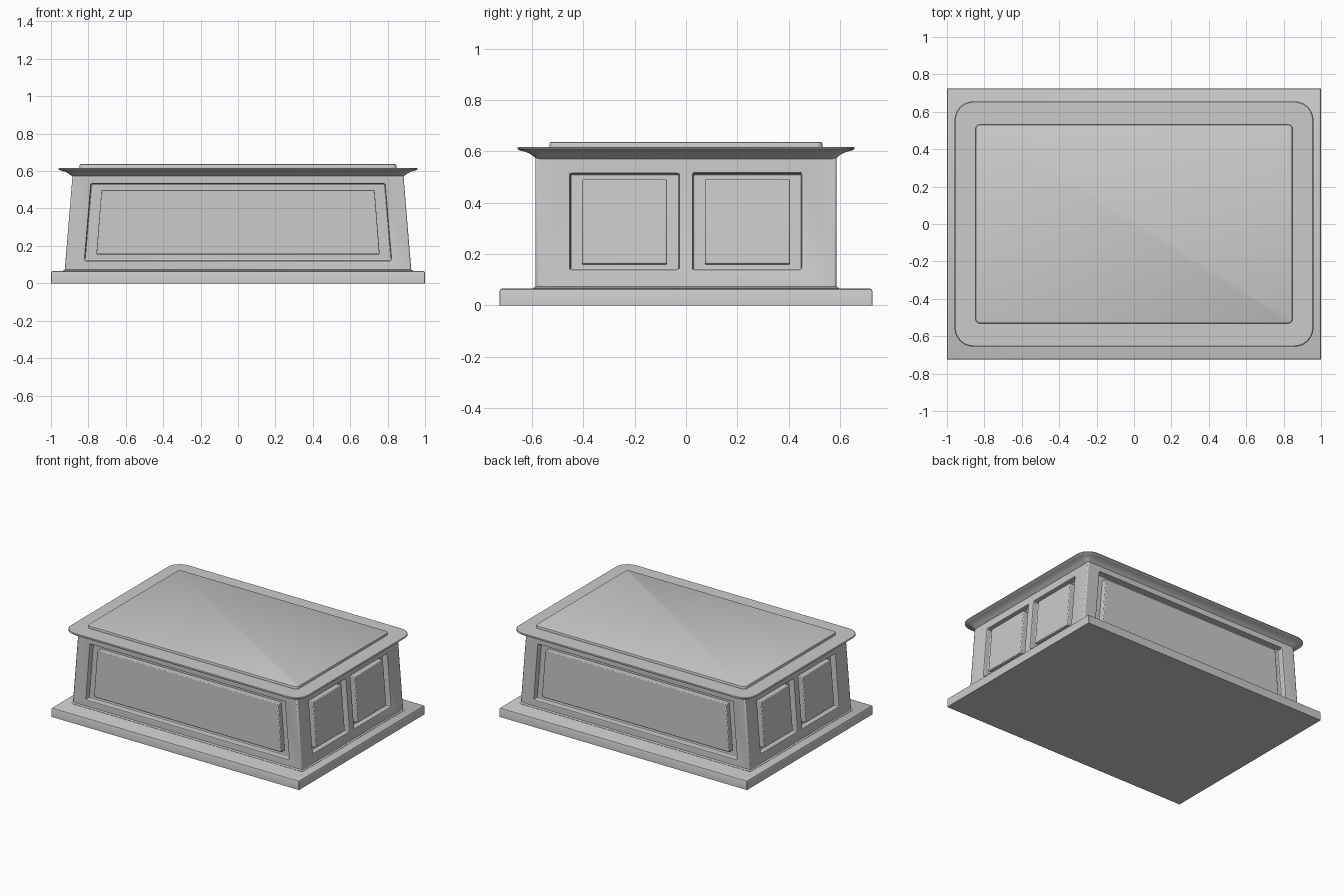
import bpy, bmesh, math
from mathutils import Vector

if "Cube" in bpy.data.objects:
    bpy.data.objects.remove(bpy.data.objects["Cube"])


def make_object(name, bm):
    bmesh.ops.recalc_face_normals(bm, faces=bm.faces)
    mesh = bpy.data.meshes.new(name)
    bm.to_mesh(mesh)
    bm.free()
    ob = bpy.data.objects.new(name, mesh)
    bpy.context.collection.objects.link(ob)
    return ob


def loft(name, rings, segs=5):
    """Stack rounded rectangles (half x, half y, z, corner radius)."""
    bm = bmesh.new()
    loops = []
    for hx, hy, z, r in rings:
        loop = []
        for q, (sx, sy) in enumerate(((1, 1), (-1, 1), (-1, -1), (1, -1))):
            for i in range(segs + 1):
                a = math.pi / 2 * (q + i / segs)
                loop.append(bm.verts.new((sx * (hx - r) + r * math.cos(a),
                                          sy * (hy - r) + r * math.sin(a), z)))
        loops.append(loop)
    n = len(loops[0])
    for a, b in zip(loops, loops[1:]):
        for i in range(n):
            bm.faces.new((a[i], a[(i + 1) % n], b[(i + 1) % n], b[i]))
    bm.faces.new(loops[0])
    bm.faces.new(loops[-1])
    return make_object(name, bm)


def slab(name, pts, normal, inner, outer):
    """Four-sided slab running along the normal from inner to outer."""
    bm = bmesh.new()
    n = Vector(normal).normalized()
    a, b = [[bm.verts.new(Vector(p) + n * d) for p in pts] for d in (inner, outer)]
    bm.faces.new(a)
    bm.faces.new(b)
    for i in range(4):
        bm.faces.new((a[i], a[(i + 1) % 4], b[(i + 1) % 4], b[i]))
    return make_object(name, bm)


def bevel(ob, width, segs=2):
    m = ob.modifiers.new("bevel", 'BEVEL')
    m.width, m.segments, m.limit_method = width, segs, 'ANGLE'


def smooth(ob):
    bpy.ops.object.select_all(action='DESELECT')
    ob.select_set(True)
    bpy.context.view_layer.objects.active = ob
    bpy.ops.object.shade_smooth_by_angle(angle=math.radians(35))


def end_x(z):
    return 0.927 - 0.083 * (z - 0.065)


BODY_Y = 0.585
GROOVE = 0.042


def long_face(s, x0, z0, x1, z1):
    y = s * BODY_Y
    return [(-x0, y, z0), (x0, y, z0), (x1, y, z1), (-x1, y, z1)]


def end_face(s, y0, y1, z0, z1):
    return [(s * end_x(z), y, z) for y, z in ((y0, z0), (y1, z0), (y1, z1), (y0, z1))]


# plinth
plinth = loft("plinth", [(1, .725, 0, .002), (1, .725, .057, .002),
                         (.997, .722, .063, .002), (.99, .715, .066, .002)], 1)
smooth(plinth)

# tapered body: long faces upright, ends leaning inwards
bm = bmesh.new()
bmesh.ops.create_cube(bm, size=2)
for v in bm.verts:
    z = 0.04 if v.co.z < 0 else 0.598
    v.co = (v.co.x * end_x(z), v.co.y * BODY_Y, z)
body = make_object("body", bm)

# panel recesses and raised fields
for s in (-1, 1):
    side = "front" if s < 0 else "back"
    end = "left" if s < 0 else "right"
    jobs = [(side + "_panel", (0, s, 0), long_face(s, .82, .12, .785, .533),
             long_face(s, .757, .155, .73, .5))]
    for t in (-1, 1):
        half = "front" if t < 0 else "rear"
        jobs.append((f"{end}_{half}_panel", (s, 0, .083),
                     end_face(s, t * .028, t * .45, .14, .515),
                     end_face(s, t * .074, t * .404, .162, .491)))
    for name, normal, outer, inner in jobs:
        cutter = slab(name + "_cutter", outer, normal, -GROOVE, .05)
        cutter.hide_render = True
        cutter.hide_set(True)
        m = body.modifiers.new(name, 'BOOLEAN')
        m.object, m.operation, m.solver = cutter, 'DIFFERENCE', 'EXACT'
        field = slab(name, inner, normal, -GROOVE - .01, -.003)
        bevel(field, .005)
        smooth(field)
bevel(body, .007)
smooth(body)

# foot moulding where the body meets the plinth
foot = loft("foot_moulding", [(.935, .595, .06, .012), (.935, .595, .068, .012),
                              (.926, .585, .074, .008)], 2)
smooth(foot)

# coved cornice flaring out to rounded corners
cove = [(-.006, .568), (.002, .573), (.012, .582), (.028, .592),
        (.048, .600), (.068, .605), (.073, .609), (.073, .613), (.068, .617)]
cornice = loft("cornice", [(.887 + d, .583 + d, z, .014 + 1.2 * max(d, 0))
                           for d, z in cove], 6)
smooth(cornice)

# raised lid panel
lid = loft("lid_panel", [(.848, .532, .612, .025), (.848, .532, .629, .025),
                         (.846, .530, .634, .023), (.840, .524, .637, .018)], 4)
smooth(lid)
